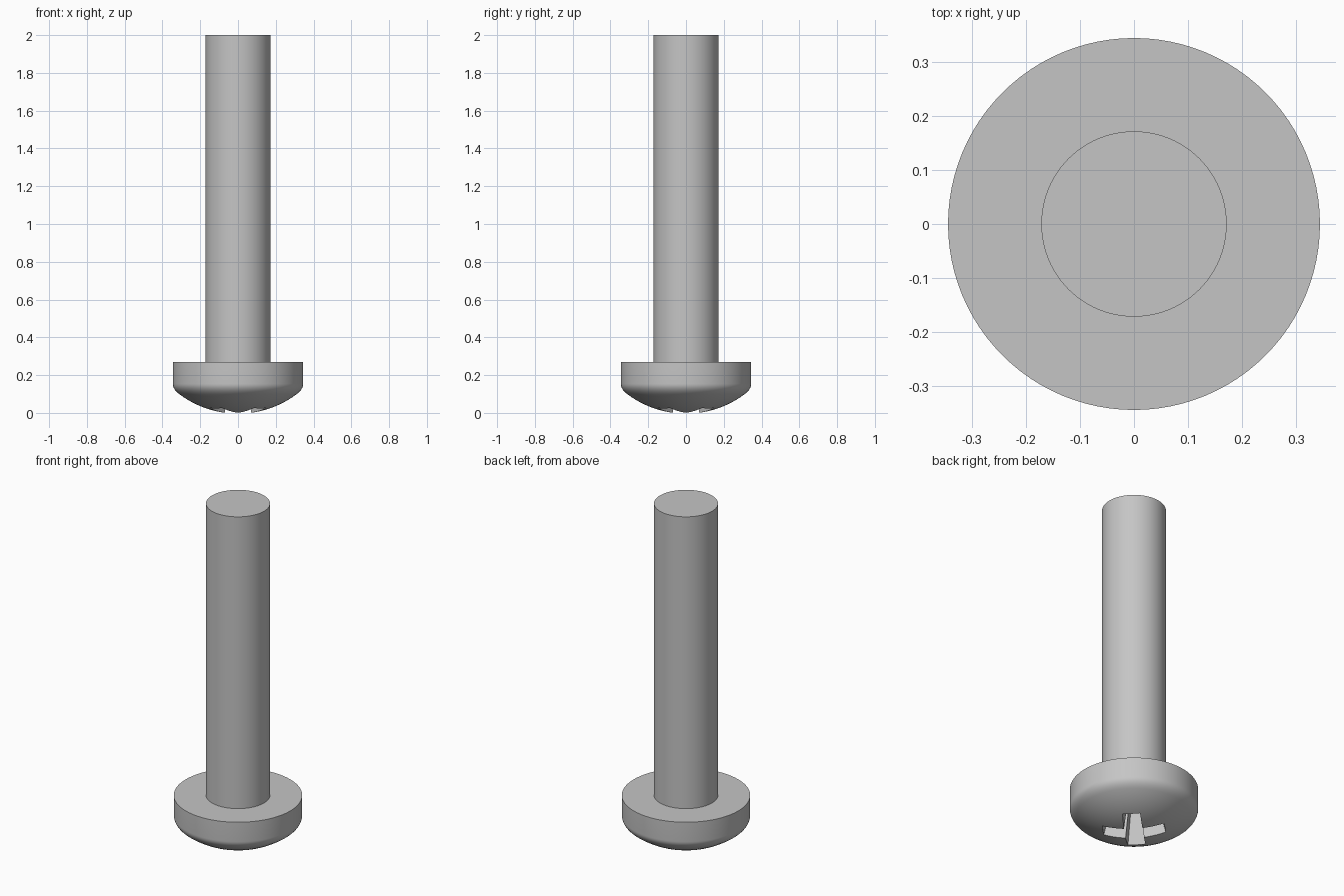
import bpy
import bmesh
from math import sqrt, pi
from mathutils import Matrix, Vector

cube = bpy.data.objects.get("Cube")
if cube:
    bpy.data.objects.remove(cube, do_unlink=True)

HEAD_R, SHANK_R = 0.345, 0.172
HEAD_TOP, TOTAL = 0.27, 2.0
DOME_R, DOME_EDGE = 0.52, 0.31
APEX = -0.004
SIDES = 96

steel = bpy.data.materials.new("grey_steel")
steel.use_nodes = True
GREY = (0.56, 0.56, 0.56, 1)
steel.diffuse_color = GREY
steel.node_tree.nodes["Principled BSDF"].inputs["Base Color"].default_value = GREY


def add_object(name, bm):
    bmesh.ops.recalc_face_normals(bm, faces=bm.faces)
    mesh = bpy.data.meshes.new(name)
    bm.to_mesh(mesh)
    bm.free()
    mesh.materials.append(steel)
    obj = bpy.data.objects.new(name, mesh)
    bpy.context.collection.objects.link(obj)
    return obj


def activate(obj):
    bpy.ops.object.select_all(action="DESELECT")
    obj.select_set(True)
    bpy.context.view_layer.objects.active = obj


def revolve(name, profile):
    """Turn (radius, height) points around the z axis."""
    bm = bmesh.new()
    verts = [bm.verts.new((r, 0, z)) for r, z in profile]
    edges = [bm.edges.new(pair) for pair in zip(verts, verts[1:])]
    bmesh.ops.spin(bm, geom=verts + edges, cent=(0, 0, 0), axis=(0, 0, 1),
                   angle=2 * pi, steps=SIDES, use_duplicate=False)
    bmesh.ops.remove_doubles(bm, verts=bm.verts, dist=1e-5)
    return add_object(name, bm)


def dome_z(r):
    return APEX + DOME_R - sqrt(DOME_R ** 2 - r ** 2)


# Head: spherical dome, rounded rim, straight side and flat seat
profile = [(DOME_EDGE * i / 12, dome_z(DOME_EDGE * i / 12)) for i in range(13)]
slope = DOME_EDGE / sqrt(DOME_R ** 2 - DOME_EDGE ** 2)
start = Vector(profile[-1])
corner = Vector((HEAD_R, start.y + slope * (HEAD_R - DOME_EDGE)))
end = Vector((HEAD_R, corner.y + 0.03))
for i in range(1, 9):
    t = i / 8
    profile.append(tuple(start * (1 - t) ** 2 + corner * 2 * t * (1 - t) + end * t ** 2))
profile += [(HEAD_R, HEAD_TOP), (0, HEAD_TOP)]
head = revolve("head", profile)

# Shank: plain cylinder with a flat end
shank = revolve("shank", [(0, HEAD_TOP), (SHANK_R, HEAD_TOP), (SHANK_R, TOTAL), (0, TOTAL)])

# Cross recess: two tapered bars cut into the dome on the diagonals
for angle in (pi / 4, -pi / 4):
    bm = bmesh.new()
    bmesh.ops.create_cube(bm, size=2)
    for v in bm.verts:
        deep = v.co.z > 0
        v.co.x *= 0.12 if deep else 0.18
        v.co.y *= 0.027 if deep else 0.053
        v.co.z = 0.22 if deep else -0.03
    bm.transform(Matrix.Rotation(angle, 4, "Z"))
    cutter = add_object("recess_cutter", bm)
    cutter.hide_render = True
    activate(head)
    cut = head.modifiers.new("recess", "BOOLEAN")
    cut.operation = "DIFFERENCE"
    cut.solver = "EXACT"
    cut.object = cutter
    bpy.ops.object.modifier_apply(modifier=cut.name)
    bpy.data.objects.remove(cutter, do_unlink=True)

for obj in (head, shank):
    activate(obj)
    bpy.ops.object.shade_smooth_by_angle(angle=pi / 6)
